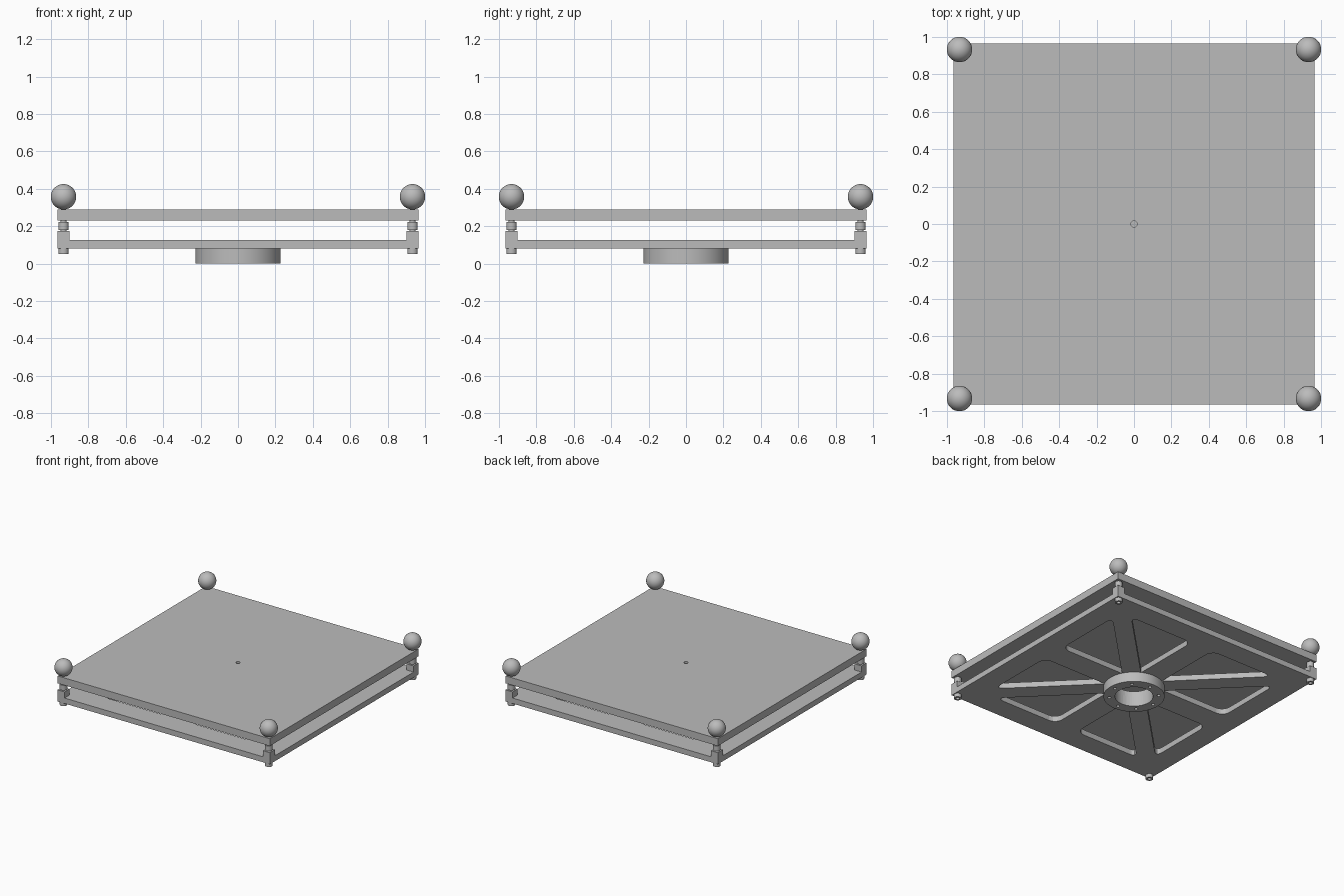
import bpy, bmesh
from math import radians, cos, sin, pi
from mathutils import Matrix

cube = bpy.data.objects.get("Cube")
if cube:
    bpy.data.objects.remove(cube)

grey = bpy.data.materials.new("plain grey")
grey.use_nodes = True
shade = (0.5, 0.5, 0.5, 1)
grey.diffuse_color = shade
grey.node_tree.nodes["Principled BSDF"].inputs["Base Color"].default_value = shade

HALF = 0.965      # half width of both plates
POST = 0.933      # corner post centre


def finish(name, bm, smooth=True):
    bmesh.ops.recalc_face_normals(bm, faces=bm.faces)
    mesh = bpy.data.meshes.new(name)
    bm.to_mesh(mesh)
    bm.free()
    mesh.materials.append(grey)
    obj = bpy.data.objects.new(name, mesh)
    bpy.context.collection.objects.link(obj)
    if smooth:
        bpy.ops.object.select_all(action="DESELECT")
        obj.select_set(True)
        bpy.context.view_layer.objects.active = obj
        bpy.ops.object.shade_smooth_by_angle(angle=radians(35))
    return obj


def add_box(bm, x, y, half, z0, z1):
    size = Matrix.Diagonal((2 * half, 2 * half, z1 - z0, 1))
    bmesh.ops.create_cube(bm, size=1, matrix=Matrix.Translation((x, y, (z0 + z1) / 2)) @ size)


def add_cylinder(bm, x, y, r, z0, z1, sides=32):
    bmesh.ops.create_cone(bm, cap_ends=True, segments=sides, radius1=r, radius2=r,
                          depth=z1 - z0, matrix=Matrix.Translation((x, y, (z0 + z1) / 2)))


def add_pocket(bm, turn, flip):
    # Triangular octant pocket with rounded corners, extruded through the plate
    spin = Matrix.Rotation(turn, 4, "Z") @ Matrix.Diagonal((1, flip, 1, 1))
    flat = bmesh.new()
    corners = [flat.verts.new((x, y, 0.06)) for x, y in ((0.2, 0.1), (0.785, 0.1), (0.785, 0.685))]
    flat.faces.new(corners)
    bmesh.ops.bevel(flat, geom=corners[1:], offset=0.07, segments=6, affect="VERTICES", profile=0.5)
    made = bmesh.ops.extrude_face_region(flat, geom=flat.faces[:])
    tops = [v for v in made["geom"] if isinstance(v, bmesh.types.BMVert)]
    bmesh.ops.translate(flat, verts=tops, vec=(0, 0, 0.09))
    flat.transform(spin)
    bmesh.ops.recalc_face_normals(flat, faces=flat.faces)
    temp = bpy.data.meshes.new("pocket_shape")
    flat.to_mesh(temp)
    flat.free()
    bm.from_mesh(temp)
    bpy.data.meshes.remove(temp)


def cut(obj, name, bm):
    # Boolean the cutter out of the part, then discard the cutter
    tool = finish(name, bm, smooth=False)
    tool.hide_render = True
    mod = obj.modifiers.new("cut", "BOOLEAN")
    mod.operation = "DIFFERENCE"
    mod.solver = "EXACT"
    mod.object = tool
    bpy.ops.object.select_all(action="DESELECT")
    obj.select_set(True)
    bpy.context.view_layer.objects.active = obj
    bpy.ops.object.modifier_apply(modifier=mod.name)
    bpy.data.objects.remove(tool)
    bpy.ops.object.shade_smooth_by_angle(angle=radians(35))


# Top plate with a small blind centre hole
bm = bmesh.new()
add_box(bm, 0, 0, HALF, 0.23, 0.29)
top_plate = finish("top_plate", bm)
bm = bmesh.new()
add_cylinder(bm, 0, 0, 0.017, 0.25, 0.32)
cut(top_plate, "centre_hole_cutter", bm)

# Lower plate with eight pockets and a central bore
bm = bmesh.new()
add_box(bm, 0, 0, HALF, 0.08, 0.125)
lower_plate = finish("lower_plate", bm)
bm = bmesh.new()
for k in range(4):
    for flip in (1, -1):
        add_pocket(bm, k * pi / 2, flip)
add_cylinder(bm, 0, 0, 0.142, 0.05, 0.15, 64)
cut(lower_plate, "pocket_cutter", bm)

# Round mounting hub with a ring of bolt holes
bm = bmesh.new()
add_cylinder(bm, 0, 0, 0.228, 0, 0.08, 64)
hub = finish("mounting_hub", bm)
bm = bmesh.new()
add_cylinder(bm, 0, 0, 0.142, -0.05, 0.15, 64)
for k in range(8):
    a = k * pi / 4
    add_cylinder(bm, 0.185 * cos(a), 0.185 * sin(a), 0.013, -0.03, 0.05, 16)
cut(hub, "bolt_hole_cutter", bm)

# Corner assemblies: post, foot, adjuster and ball
for side, sx in (("left", 1), ("right", -1)):
    for end, sy in (("front", -1), ("back", 1)):
        x, y = sx * POST, sy * POST
        tag = f"{end}_{side}"
        bm = bmesh.new()
        add_box(bm, x, y, 0.032, 0.12, 0.175)
        finish("corner_post_" + tag, bm)
        bm = bmesh.new()
        add_cylinder(bm, x, y, 0.028, 0.05, 0.085)
        foot = finish("foot_" + tag, bm)
        bm = bmesh.new()
        add_cylinder(bm, x, y, 0.014, 0.03, 0.07, 16)
        cut(foot, "foot_hole_cutter", bm)
        bm = bmesh.new()
        add_cylinder(bm, x, y, 0.017, 0.17, 0.235, 16)
        add_cylinder(bm, x, y, 0.028, 0.18, 0.222)
        finish("adjuster_" + tag, bm)
        bm = bmesh.new()
        bmesh.ops.create_uvsphere(bm, u_segments=32, v_segments=16, radius=0.068,
                                  matrix=Matrix.Translation((x, y, 0.357)))
        finish("ball_" + tag, bm)
